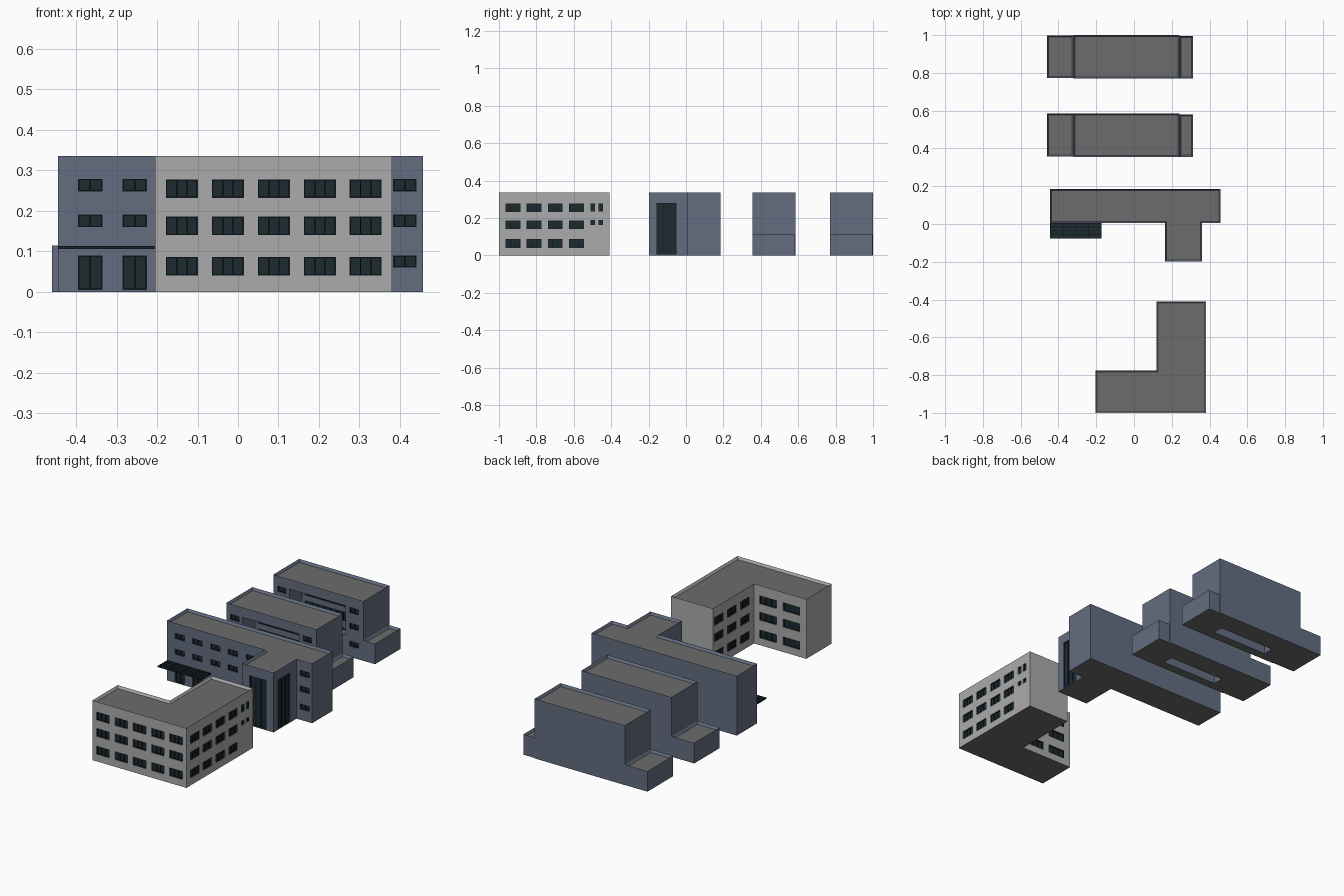
import bpy, bmesh

if "Cube" in bpy.data.objects:
    bpy.data.objects.remove(bpy.data.objects["Cube"])


def mat(name, c):
    m = bpy.data.materials.new(name)
    m.diffuse_color = (*c, 1)
    m.use_nodes = True
    m.node_tree.nodes["Principled BSDF"].inputs["Base Color"].default_value = m.diffuse_color
    return m


PALE = mat("pale_wall", (0.40, 0.41, 0.40))
BLUE = mat("blue_wall", (0.125, 0.155, 0.22))
ROOF = mat("roof_grey", (0.15, 0.15, 0.15))
GLASS = mat("dark_glass", (0.012, 0.024, 0.03))
FRAME = mat("dark_frame", (0.006, 0.01, 0.013))
H = 0.335
DEPTH = 0.008


def finish(bm, name, mats):
    me = bpy.data.meshes.new(name)
    bm.to_mesh(me)
    bm.free()
    for m in mats:
        me.materials.append(m)
    ob = bpy.data.objects.new(name, me)
    bpy.context.collection.objects.link(ob)
    return ob


def add_box(bm, b, index=0):
    x0, x1, y0, y1, z0, z1 = b
    vs = bmesh.ops.create_cube(bm, size=1)["verts"]
    for v in vs:
        v.co = (x1 if v.co.x > 0 else x0, y1 if v.co.y > 0 else y0,
                z1 if v.co.z > 0 else z0)
    for f in {f for v in vs for f in v.link_faces}:
        f.material_index = index


def boxes(name, bs, mats):
    bm = bmesh.new()
    for b in bs:
        add_box(bm, b)
    return finish(bm, name, mats)


def rect(x0, x1, y0, y1):
    return [(x0, y0), (x1, y0), (x1, y1), (x0, y1)]


def block(name, outline, h, wall):
    """Extruded outline with a sunken roof inside a thin parapet."""
    bm = bmesh.new()
    base = bm.faces.new([bm.verts.new((x, y, 0)) for x, y in outline])
    r = bmesh.ops.extrude_face_region(bm, geom=[base], use_keep_orig=True)
    top = [g for g in r["geom"] if isinstance(g, bmesh.types.BMFace)][0]
    for v in top.verts:
        v.co.z = h
    bmesh.ops.recalc_face_normals(bm, faces=bm.faces[:])
    base.material_index = 1
    bmesh.ops.inset_region(bm, faces=[top], thickness=0.008, use_even_offset=True)
    for v in top.verts:
        v.co.z = h - 0.014
    top.material_index = 1
    return finish(bm, name, [wall, ROOF])


def cut(ob, bs):
    cutter = boxes("cutter", bs, [])
    cutter.hide_render = True
    m = ob.modifiers.new("cut", "BOOLEAN")
    m.operation, m.solver, m.object = "DIFFERENCE", "EXACT", cutter
    bpy.context.view_layer.objects.active = ob
    bpy.ops.object.modifier_apply(modifier="cut")
    bpy.data.objects.remove(cutter)


def face_box(side, p, u0, u1, z0, z1, d0, d1):
    """Box on a facade; d is the distance inwards from plane p."""
    s = 1 if side in ("front", "left") else -1
    a, b = sorted((p + s * d0, p + s * d1))
    return (u0, u1, a, b, z0, z1) if side in ("front", "back") else (a, b, u0, u1, z0, z1)


def windows(ob, name, wins):
    """Recess every opening, then add a pane and upright bars."""
    cut(ob, [face_box(*w[:6], -0.01, DEPTH) for w in wins])
    bm = bmesh.new()
    for side, p, u0, u1, z0, z1, n in wins:
        add_box(bm, face_box(side, p, u0, u1, z0, z1, DEPTH - 0.001, DEPTH + 0.002))
        for i in range(n + 1):
            u = u0 + 0.0015 + (u1 - u0 - 0.003) * i / n
            add_box(bm, face_box(side, p, u - 0.0015, u + 0.0015, z0, z1, 0.003, DEPTH), 1)
        for z in (z0, z1 - 0.003):
            add_box(bm, face_box(side, p, u0, u1, z, z + 0.003, 0.003, DEPTH), 1)
    finish(bm, name, [GLASS, FRAME])


def grid(side, p, starts, width, rows, n=3):
    return [(side, p, u, u + width, a, b, n) for u in starts for a, b in rows]


# Pale L-shaped building at the front
rows = [(0.04, 0.086), (0.14, 0.186), (0.232, 0.278)]
a = block("pale_building", [(-0.205, -1), (0.38, -1), (0.38, -0.41), (0.12, -0.41),
                            (0.12, -0.775), (-0.205, -0.775)], H, PALE)
wins = grid("front", -1, [-0.178 + 0.1135 * i for i in range(5)], 0.079, rows)
wins += grid("right", 0.38, [-0.965 + 0.1135 * i for i in range(4)], 0.079, rows)
wins += grid("right", 0.38, [-0.51, -0.467], 0.024, [(0.163, 0.188), (0.235, 0.278)], 1)
wins += grid("left", 0.12, [-0.735, -0.62, -0.505], 0.079, rows)
wins += grid("back", -0.775, [-0.165, -0.02], 0.105, rows)
windows(a, "pale_building_windows", wins)

# Blue T-shaped building with stair wing
b = block("middle_building", [(-0.445, 0.005), (0.165, 0.005), (0.165, -0.198), (0.36, -0.198),
                              (0.36, 0.005), (0.457, 0.005), (0.457, 0.185), (-0.445, 0.185)],
          H, BLUE)
rows = [(0.06, 0.09), (0.16, 0.191), (0.248, 0.279)]
wins = grid("front", 0.005, [-0.395, -0.285], 0.06, [(0.005, 0.09)] + rows[1:], 2)
wins += grid("front", 0.005, [-0.175, -0.065, 0.045], 0.06, rows, 2)
wins += grid("front", 0.005, [0.383], 0.058, rows, 2)
wins += grid("front", -0.198, [0.21], 0.105, [(0.005, 0.28)], 3)
wins += grid("right", 0.36, [-0.157], 0.105, [(0.005, 0.28)], 3)
windows(b, "middle_building_windows", wins)

# Entrance canopy: thin glazed plate on a bar grid
boxes("canopy_glass", [(-0.445, -0.172, -0.078, 0.006, 0.107, 0.110)], [GLASS])
bars = [(-0.445, -0.172, y, y + 0.004, 0.106, 0.113)
        for y in (-0.078, -0.058, -0.038, -0.018, 0.001)]
bars += [(x, x + 0.004, -0.078, 0.005, 0.106, 0.112)
         for x in [-0.445 + 0.0673 * i for i in range(5)]]
boxes("canopy_bars", bars, [FRAME])

# Two matching blue buildings with low side blocks and an open front recess
for tag, y in (("third", 0.355), ("rear", 0.77)):
    y1 = y + 0.23
    m = block(tag + "_building", rect(-0.32, 0.24, y, y1), H, BLUE)
    block(tag + "_left_annex", rect(-0.46, -0.32, y + 0.003, y1 - 0.001), 0.115, BLUE)
    block(tag + "_right_annex", rect(0.24, 0.312, y + 0.001, y1 - 0.004), 0.115, BLUE)
    cut(m, [(-0.22, 0.13, y + 0.05, y + 0.11, -0.02, 0.28)])
    cut(m, [(-0.22, 0.13, y - 0.02, y + 0.07, 0.115, 0.28)])
    wins = grid("front", y, [-0.295, 0.155], 0.055, rows, 2)
    wins += grid("front", y + 0.11, [-0.20], 0.31, [(0.03, 0.09), (0.13, 0.18), (0.21, 0.265)], 8)
    # facade windows and recess glazing are cut separately so cutters stay shallow
    windows(m, tag + "_building_windows", wins)
